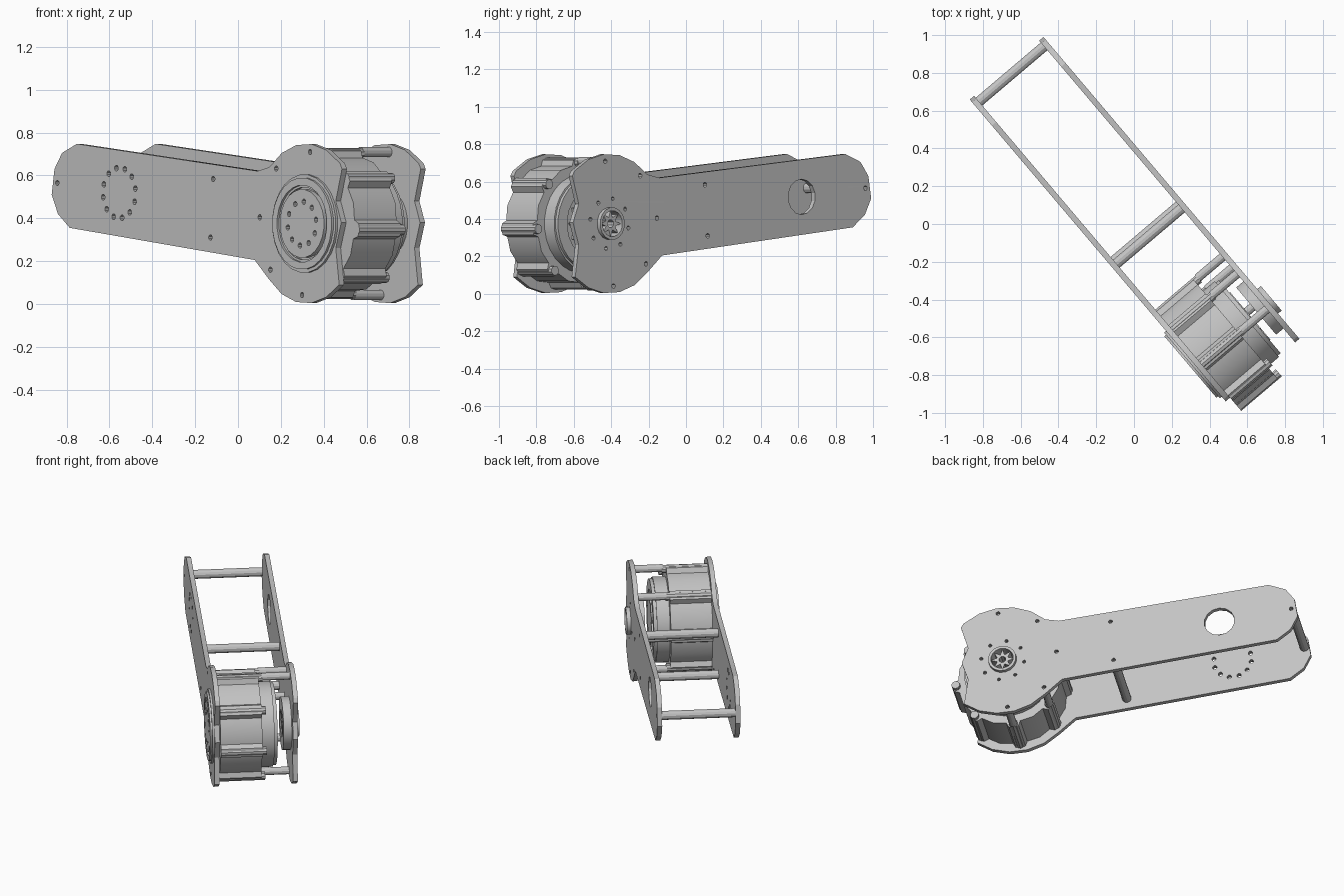
import bpy
import bmesh
from math import cos, sin, pi, radians
from mathutils import Matrix

cube = bpy.data.objects.get("Cube")
if cube:
    bpy.data.objects.remove(cube)

# One plain grey metal
metal = bpy.data.materials.new("grey_metal")
metal.use_nodes = True
GREY = (0.55, 0.55, 0.55, 1)
metal.diffuse_color = GREY
metal.node_tree.nodes["Principled BSDF"].inputs["Base Color"].default_value = GREY

# Arm frame: profiles are drawn as (along arm, height), depth runs across the arm
FRAME = Matrix.Rotation(radians(-49.7), 4, 'Z') @ Matrix.Rotation(radians(90), 4, 'X')
HUB = (0.77, 0.375)
OUTER_A, INNER_A = -0.237, -0.207
INNER_B, OUTER_B = 0.245, 0.275


def polar(center, r, degrees):
    a = radians(degrees)
    return center[0] + r * cos(a), center[1] + r * sin(a)


def circle(center, r, n=24):
    return [polar(center, r, 360 * (i + 0.5) / n) for i in range(n)]


def bolt_circle(center, r, n, hole=0.014):
    return [circle(polar(center, r, 360 * i / n + 10), hole, 8) for i in range(n)]


def star(center, r_out, r_in, teeth):
    return [polar(center, r_in if i % 2 else r_out, 180 * i / teeth) for i in range(teeth * 2)]


def slab(name, loops, v0, v1):
    """Extrude an outline, with further loops as holes, between two depths."""
    curve = bpy.data.curves.new(name, 'CURVE')
    curve.dimensions = '2D'
    curve.fill_mode = 'BOTH'
    curve.extrude = (v1 - v0) / 2
    for loop in loops:
        spline = curve.splines.new('POLY')
        spline.points.add(len(loop) - 1)
        for point, (u, z) in zip(spline.points, loop):
            point.co = (u, z, 0, 1)
        spline.use_cyclic_u = True
    temp = bpy.data.objects.new(name + "_outline", curve)
    bpy.context.collection.objects.link(temp)
    graph = bpy.context.evaluated_depsgraph_get()
    mesh = bpy.data.meshes.new_from_object(temp.evaluated_get(graph))
    bpy.data.objects.remove(temp)
    bpy.data.curves.remove(curve)

    bm = bmesh.new()
    bm.from_mesh(mesh)
    bmesh.ops.remove_doubles(bm, verts=bm.verts, dist=0.0001)
    bmesh.ops.recalc_face_normals(bm, faces=bm.faces)
    bm.transform(FRAME @ Matrix.Translation((0, 0, -(v0 + v1) / 2)))
    bm.to_mesh(mesh)
    bm.free()
    mesh.name = name
    mesh.materials.clear()
    mesh.materials.append(metal)
    obj = bpy.data.objects.new(name, mesh)
    bpy.context.collection.objects.link(obj)
    bpy.ops.object.select_all(action='DESELECT')
    obj.select_set(True)
    bpy.context.view_layer.objects.active = obj
    bpy.ops.object.shade_smooth_by_angle(angle=radians(25))
    return obj


# Side plate outline: round tail, tapering arm, round head with a scalloped end
tail = [(-0.935, 0.355), (-1.02, 0.42), (-1.065, 0.51), (-1.045, 0.63),
        (-0.99, 0.705), (-0.884, 0.747)]
head_top = [polar(HUB, 0.373, a) for a in (135, 118, 101, 84, 67, 49)]
scallops = [(1.03, 0.63), (0.985, 0.48), (1.025, 0.38), (0.985, 0.26)]
head_bottom = [polar(HUB, 0.373, a) for a in (310, 293, 276, 259, 242, 224)]
outline = tail + [(0.42, 0.62)] + head_top + scallops + head_bottom + [(0.4, 0.205)]

# Bolt positions shared by both plates and the spacers
head_bolts = [polar(HUB, 0.335, a) for a in (85, 130, 175, 220, 265)]
arm_bolts = [(-1.025, 0.565), (0.1, 0.583), (0.08, 0.31)]
bolt_holes = [circle(p, 0.013, 8) for p in head_bolts + arm_bolts]
PIVOT = (-0.578, 0.518)

slab("front_side_plate", [outline] + bolt_holes + bolt_circle(PIVOT, 0.118, 12),
     OUTER_A, INNER_A)
slab("back_side_plate",
     [outline, circle(PIVOT, 0.095, 14), circle(HUB, 0.085)]
     + bolt_holes + bolt_circle(HUB, 0.135, 8, 0.011), INNER_B, OUTER_B)

# Spacers between the plates
for i, p in enumerate(arm_bolts):
    slab(f"arm_spacer_{i + 1}", [circle(p, 0.028, 12)], INNER_A, INNER_B)
for i, p in enumerate(head_bolts):
    slab(f"head_spacer_{i + 1}", [circle(p, 0.024, 12)], 0.07, INNER_B)

# Motor housing with eight screw ribs around it
housing = []
for k in range(8):
    base = 40 + 45 * k
    for r, a in ((0.315, -8), (0.345, -5), (0.35, 0), (0.345, 5), (0.315, 8), (0.322, 22.5)):
        housing.append(polar(HUB, r, base + a))
slab("motor_housing", [housing], INNER_A, 0.05)
for k in range(8):
    slab(f"rib_end_{k + 1}", [circle(polar(HUB, 0.328, 40 + 45 * k), 0.026, 10)], INNER_A, 0.075)

# Motor rear cap
slab("motor_cap", [circle(HUB, 0.265, 28)], 0.05, 0.13)
slab("motor_cap_rim", [circle(HUB, 0.255, 28), circle(HUB, 0.19)], 0.13, 0.15)
slab("motor_cap_rotor", [star(HUB, 0.165, 0.135, 12)], 0.13, 0.155)

# Output flange on the front
slab("output_ring_base", [circle(HUB, 0.23), circle(HUB, 0.17)], INNER_A, -0.25)\
    if INNER_A < -0.25 else slab("output_ring_base", [circle(HUB, 0.23), circle(HUB, 0.17)], -0.25, INNER_A)
slab("output_ring_lip", [circle(HUB, 0.215), circle(HUB, 0.18)], -0.262, -0.25)
slab("output_disc", [circle(HUB, 0.16)] + bolt_circle(HUB, 0.103, 10, 0.013), -0.262, INNER_A)

# Bearing boss on the back plate, with a finned core standing out of it
slab("bearing_boss", [circle(HUB, 0.165), circle(HUB, 0.085)], 0.195, INNER_B)
slab("bearing_ring", [circle(HUB, 0.087, 16), circle(HUB, 0.07, 16)], 0.2, 0.3)
slab("bearing_core", [star(HUB, 0.072, 0.035, 8), circle(HUB, 0.022, 8)], 0.2, 0.285)
